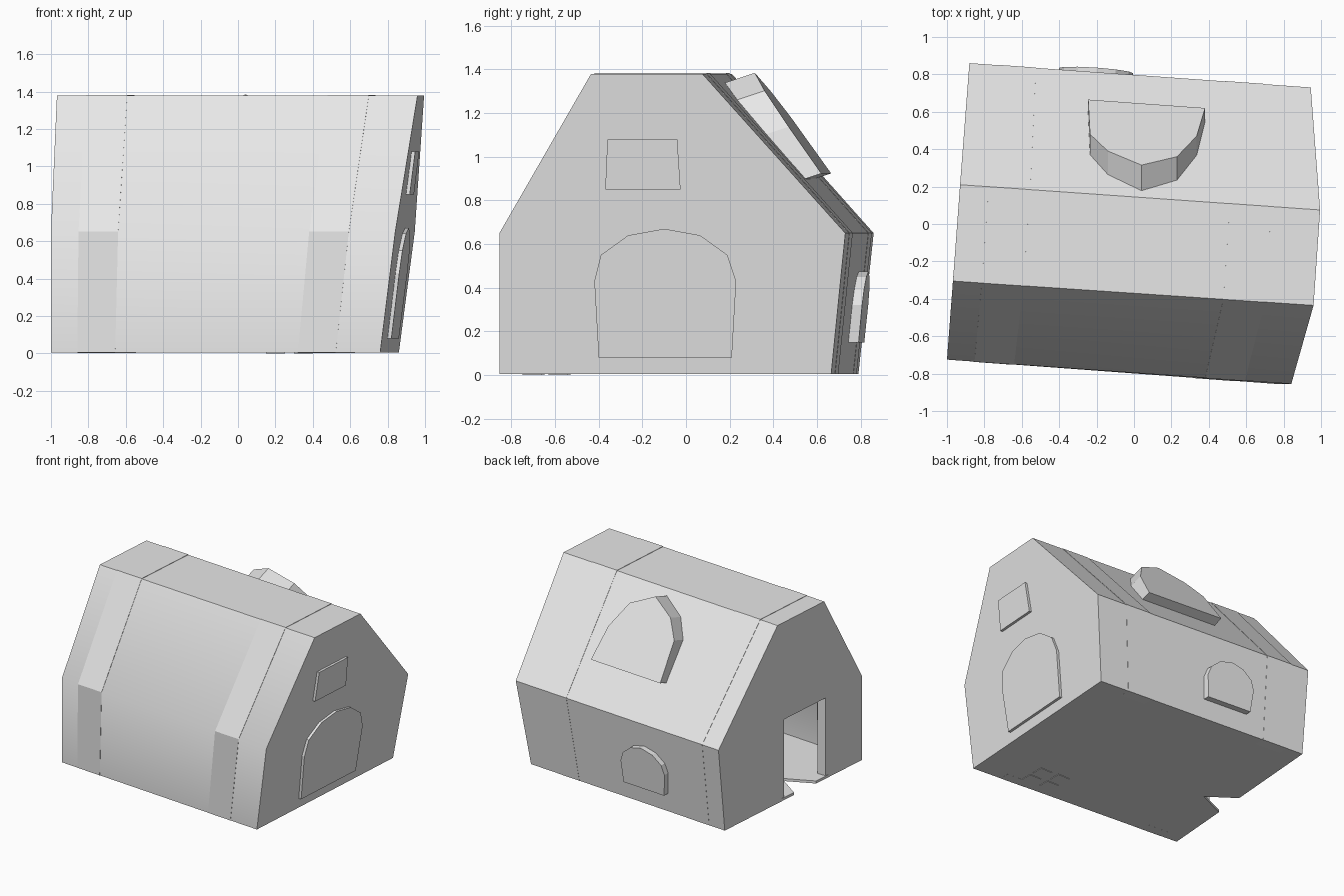
import bpy, bmesh
from mathutils import Vector as V

cube = bpy.data.objects.get("Cube")
if cube:
    bpy.data.objects.remove(cube)

grey = bpy.data.materials.new("plain grey")
grey.use_nodes = True
grey.diffuse_color = (0.8, 0.8, 0.8, 1)
grey.node_tree.nodes["Principled BSDF"].inputs["Base Color"].default_value = (0.8, 0.8, 0.8, 1)


def build(name, verts, faces, smooth=None):
    mesh = bpy.data.meshes.new(name)
    mesh.from_pydata([tuple(v) for v in verts], [], faces)
    bm = bmesh.new()
    bm.from_mesh(mesh)
    bmesh.ops.recalc_face_normals(bm, faces=bm.faces)
    bm.to_mesh(mesh)
    bm.free()
    mesh.materials.append(grey)
    ob = bpy.data.objects.new(name, mesh)
    bpy.context.collection.objects.link(ob)
    return ob


def loft(name, a, b):
    """Closed solid between two matching loops."""
    n = len(a)
    faces = [(i, (i + 1) % n, n + (i + 1) % n, n + i) for i in range(n)]
    faces += [tuple(range(n)), tuple(range(n, 2 * n))]
    return build(name, list(a) + list(b), faces)


def prism(name, pts, shift):
    return loft(name, pts, [p + V(shift) for p in pts])


# End outlines of the hut: front foot, front eave, roof front, roof back, back eave, back foot
FOOT, EAVE, TOP = 0.004, 0.65, 1.38
west = [V(p) for p in ((-1, -.725, FOOT), (-1, -.725, EAVE), (-.968, -.305, TOP),
                       (-.93, .21, TOP), (-.88, .86, EAVE), (-.885, .79, FOOT))]
east = [V(p) for p in ((.76, -.855, FOOT), (.841, -.855, EAVE), (.96, -.435, TOP),
                       (.995, .075, TOP), (.945, .73, EAVE), (.86, .665, FOOT))]


def section(t, scale=1, lift=0):
    """Cross-section at fraction t of the length, scaled about the floor centre."""
    loop = [a.lerp(b, t) for a, b in zip(west, east)]
    mid = (loop[0].y + loop[5].y) / 2
    return [V((p.x, mid + (p.y - mid) * scale, p.z * scale + lift)) for p in loop]


# Hollow shell with a doorway and a notch in the threshold
shell = loft("hut_shell", section(0), section(1))
cutters = [
    loft("cavity_cutter", section(.03, .95, .02), section(.97, .95, .02)),
    prism("door_cutter", [V((-1.1, y, z)) for y, z in
                          ((-.35, .024), (.16, .024), (.16, .65), (-.35, .65))], (.24, 0, 0)),
    prism("threshold_cutter", [V(p) for p in
                               ((-1.1, -.28, -.1), (-1.1, .14, -.1), (-.74, -.115, -.1))],
          (0, 0, .2)),
]
bpy.context.view_layer.objects.active = shell
for c in cutters:
    m = shell.modifiers.new("cut", "BOOLEAN")
    m.operation, m.solver, m.object = "DIFFERENCE", "EXACT", c
    bpy.ops.object.modifier_apply(modifier=m.name)
for c in cutters:
    bpy.data.objects.remove(c)

# Two inner hoops that just break the outer surface
for label, t0, t1 in (("entrance", .08, .195), ("end", .75, .865)):
    rings = section(t0, 1.002), section(t1, 1.002), section(t1, .9), section(t0, .9)
    verts = [p for r in rings for p in r]
    faces = [(k * 6 + i, k * 6 + i + 1, (k + 1) % 4 * 6 + i + 1, (k + 1) % 4 * 6 + i)
             for k in range(4) for i in range(5)]
    faces += [(0, 6, 12, 18), (5, 11, 17, 23)]
    build(label + "_hoop", verts, faces)


# Door frame set inside the opening
def frame_board(name, y0, y1, z0, z1):
    pts = [V((-1 + .0757 * (y + .725) + .004, y, z))
           for y, z in ((y0, z0), (y1, z0), (y1, z1), (y0, z1))]
    prism(name, pts, (.07, 0, 0))


frame_board("front_door_jamb", -.36, -.325, .004, .65)
frame_board("back_door_jamb", .135, .17, .004, .65)
frame_board("door_lintel", -.36, .17, .625, .66)


# Panels on the sloping end wall
def end_panel(name, outline):
    pts = [V((.76 + .0658 * (y + .855) + .125 * z + .02, y, z)) for y, z in outline]
    prism(name, pts, (-.04, 0, 0))


end_panel("end_arch_panel", [(-.4, .08), (.21, .08), (.23, .43), (.19, .55), (.065, .64),
                             (-.1, .67), (-.265, .64), (-.39, .55), (-.42, .43)])
end_panel("end_upper_panel", [(-.37, .85), (-.025, .85), (-.04, 1.08), (-.36, 1.08)])

# Arched window on the back wall
outline = [(-.385, .15), (-.02, .15), (-.005, .32), (-.03, .39), (-.1, .45),
           (-.2, .475), (-.3, .45), (-.375, .39), (-.4, .32)]
prism("back_arch_window",
      [V((x, .86 - .071 * (x + .88) - .1 * (EAVE - z) + .042, z)) for x, z in outline],
      (0, -.07, 0))

# Arched skylight block standing out of the back roof
outline = [(-.245, .665), (.38, .62), (.335, .47), (.23, .36),
           (.04, .315), (-.14, .39), (-.235, .48)]
prism("roof_skylight",
      [V((x, y, 1.385 - 1.4 * (y + .0726 * (x - .04) - .315))) for x, y in outline],
      (0, -.15, -.05))

# Four small pads under the floor
for i, x in enumerate((.2, .35)):
    for j, y in enumerate((-.7, -.58)):
        prism(f"floor_pad_{i}_{j}", [V((x + a * .05, y + b * .045 - .07 * (x - .28), 0))
                                     for a, b in ((-1, -1), (1, -1), (1, 1), (-1, 1))],
              (0, 0, .01))

# Soften only the shallow front eave
bpy.ops.object.select_all(action="DESELECT")
shell.select_set(True)
bpy.context.view_layer.objects.active = shell
bpy.ops.object.shade_smooth_by_angle(angle=.56)
